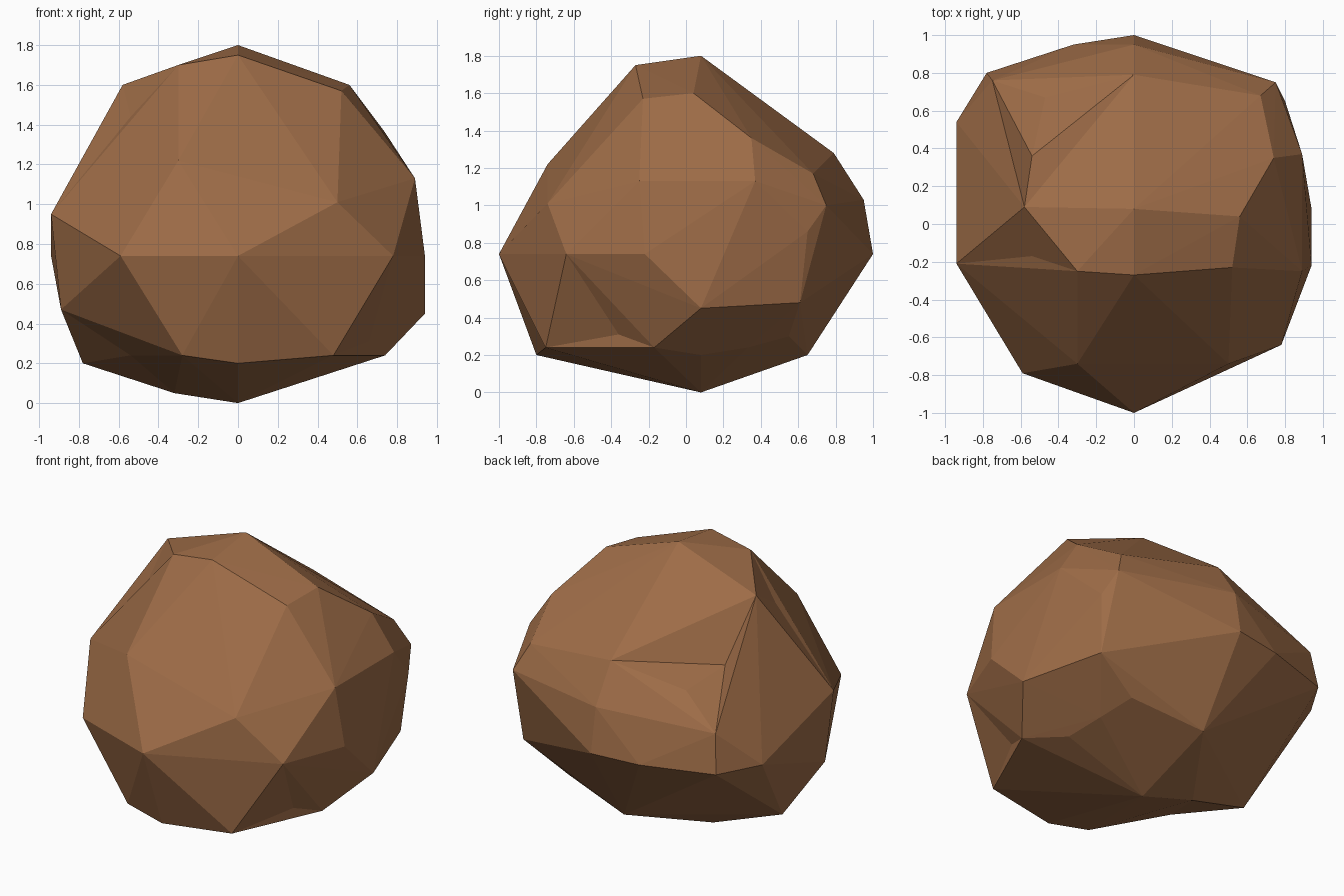
import bpy, bmesh
from mathutils import Vector

if "Cube" in bpy.data.objects:
    bpy.data.objects.remove(bpy.data.objects["Cube"])

# Rock corners, grouped in rings from top to bottom
crown = [(0, .08, 1.8), (0, -.27, 1.75), (-.3, -.25, 1.7), (-.58, .09, 1.6),
         (.56, .04, 1.6), (.52, -.23, 1.57)]
notch = [(-.54, -.17, 1.44), (-.54, .36, 1.23), (-.47, .67, 1.16)]
shoulder = [(-.3, -.74, 1.22), (.5, -.74, 1.01), (.89, -.25, 1.13), (.89, .37, 1.13),
            (.74, .35, 1.36), (.67, .68, 1.17), (.75, .75, 1.0), (0, .79, 1.28),
            (0, .95, 1.03), (-.75, .76, .98), (-.94, -.21, .95)]
girdle = [(0, -1, .74), (-.59, -.79, .74), (.78, -.64, .74), (.94, -.22, .74),
          (.94, .08, .45), (.8, .65, .86), (.77, .61, .48), (0, 1, .74),
          (-.32, .95, .73), (-.78, .8, .73), (-.94, .54, .74), (-.89, -.19, .47)]
base = [(-.28, -.76, .24), (0, -.8, .2), (.48, -.75, .24), (.66, -.36, .31),
        (.74, -.17, .24), (.58, .08, .2), (.54, .33, .24), (.48, .55, .3),
        (0, .65, .2), (-.78, .1, .2), (-.32, .17, .05), (0, .08, 0), (-.54, -.3, .24)]
corners = [Vector(p) for ring in (crown, notch, shoulder, girdle, base) for p in ring]
centre = Vector((0, 0, .85))

# Wrap a skin around all corners: hollows are lifted until the hull meets them,
# then every corner goes back to its true place
lift = [1.0] * len(corners)
for attempt in range(150):
    bm = bmesh.new()
    verts = [bm.verts.new(centre + (p - centre) * k) for p, k in zip(corners, lift)]
    bmesh.ops.convex_hull(bm, input=verts)
    missing = [i for i, v in enumerate(verts) if not v.link_faces]
    if not missing:
        break
    for i in missing:
        lift[i] *= 1.01
    if attempt < 149:
        bm.free()
bmesh.ops.triangulate(bm, faces=bm.faces[:])
for v, p in zip(verts, corners):
    v.co = p
bmesh.ops.recalc_face_normals(bm, faces=bm.faces[:])

mesh = bpy.data.meshes.new("rock")
bm.to_mesh(mesh)
bm.free()
rock = bpy.data.objects.new("rock", mesh)
bpy.context.collection.objects.link(rock)

# One brown stone colour, flat faces
brown = bpy.data.materials.new("brown_stone")
brown.diffuse_color = (.34, .15, .063, 1)
brown.use_nodes = True
brown.node_tree.nodes["Principled BSDF"].inputs["Base Color"].default_value = brown.diffuse_color
mesh.materials.append(brown)
